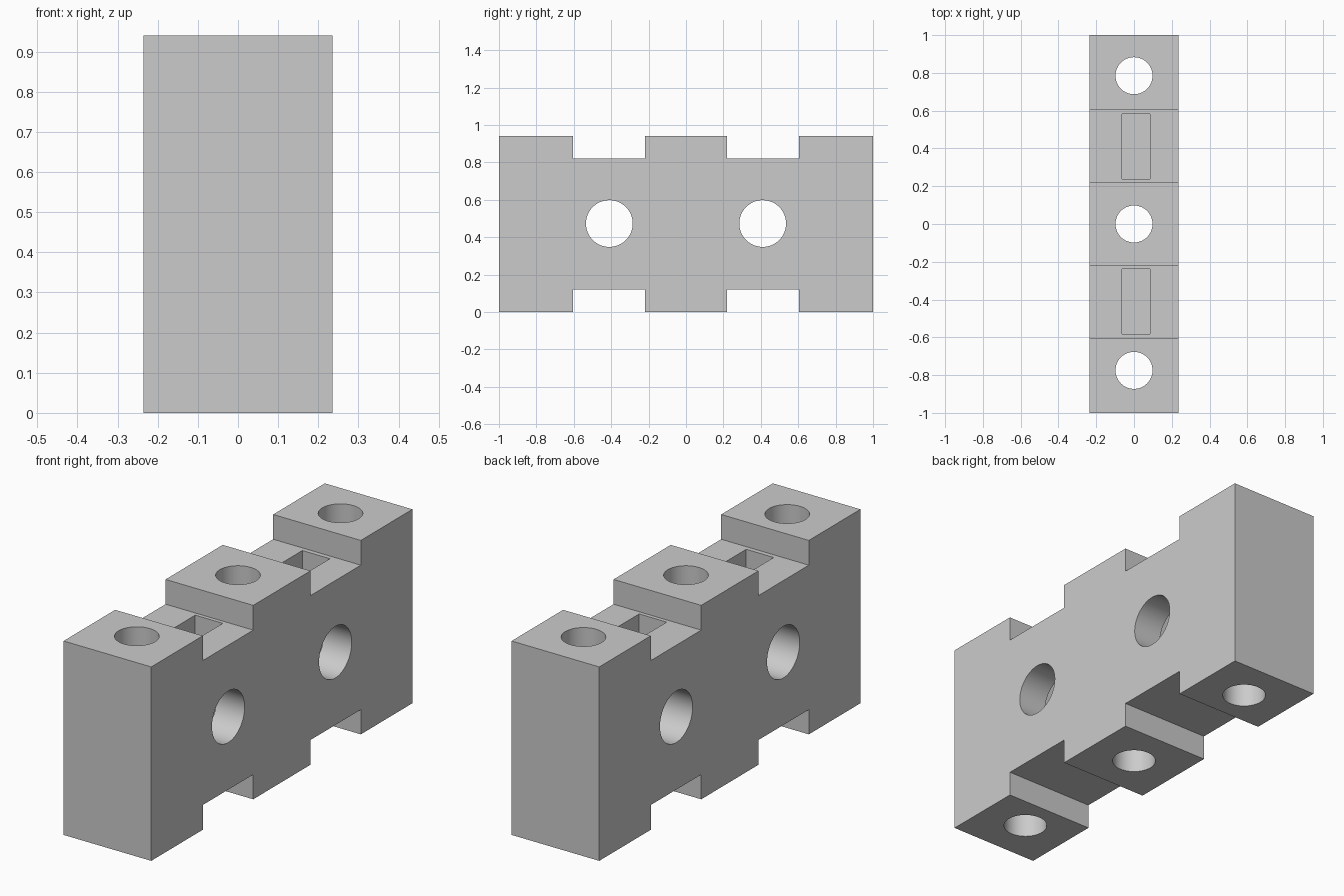
import bpy, bmesh, math

if "Cube" in bpy.data.objects:
    bpy.data.objects.remove(bpy.data.objects["Cube"], do_unlink=True)

HALF_WIDTH, HEIGHT, MID = 0.235, 0.94, 0.47
NOTCH = 0.12                      # depth of the top and bottom recesses
NOTCH_IN, NOTCH_OUT = 0.219, 0.605

# Plain grey material
grey = bpy.data.materials.new("plain_grey")
grey.use_nodes = True
colour = (0.6, 0.6, 0.6, 1)
grey.diffuse_color = colour
grey.node_tree.nodes["Principled BSDF"].inputs["Base Color"].default_value = colour


def extruded_body():
    """Side profile with recesses, extruded across the width."""
    top = [(-1, HEIGHT)]
    for a, b in ((-NOTCH_OUT, -NOTCH_IN), (NOTCH_IN, NOTCH_OUT)):
        top += [(a, HEIGHT), (a, HEIGHT - NOTCH), (b, HEIGHT - NOTCH), (b, HEIGHT)]
    top.append((1, HEIGHT))
    outline = top + [(y, HEIGHT - z) for y, z in reversed(top)]
    bm = bmesh.new()
    face = bm.faces.new([bm.verts.new((-HALF_WIDTH, y, z)) for y, z in outline])
    out = bmesh.ops.extrude_face_region(bm, geom=[face])
    verts = [v for v in out["geom"] if isinstance(v, bmesh.types.BMVert)]
    bmesh.ops.translate(bm, verts=verts, vec=(2 * HALF_WIDTH, 0, 0))
    bmesh.ops.recalc_face_normals(bm, faces=bm.faces)
    mesh = bpy.data.meshes.new("block_body")
    bm.to_mesh(mesh)
    bm.free()
    mesh.materials.append(grey)
    body = bpy.data.objects.new("block_body", mesh)
    bpy.context.collection.objects.link(body)
    return body


def cut(body, cutter):
    """Subtract the cutter from the body, then discard it."""
    cutter.hide_render = True
    mod = body.modifiers.new("cut", "BOOLEAN")
    mod.operation, mod.solver, mod.object = "DIFFERENCE", "EXACT", cutter
    bpy.ops.object.select_all(action="DESELECT")
    body.select_set(True)
    bpy.context.view_layer.objects.active = body
    bpy.ops.object.modifier_apply(modifier=mod.name)
    bpy.data.objects.remove(cutter, do_unlink=True)


def drill(body, radius, centre, rotation=(0, 0, 0)):
    bpy.ops.mesh.primitive_cylinder_add(vertices=64, radius=radius, depth=2,
                                        location=centre, rotation=rotation)
    cut(body, bpy.context.object)


body = extruded_body()

# Vertical holes through the three raised sections
for y in (-0.775, 0, 0.785):
    drill(body, 0.098, (0, y, MID))

# Cross bores, each with a nut pocket open to the top recess
POCKET_FLOOR, POCKET_TOP = 0.30, 1.0
for y in (-0.41, 0.41):
    drill(body, 0.125, (0, y, MID + 0.003), (0, math.pi / 2, 0))
    bpy.ops.mesh.primitive_cube_add(
        size=1, location=(0.011, y, (POCKET_FLOOR + POCKET_TOP) / 2))
    pocket = bpy.context.object
    pocket.scale = (0.148, 0.345, POCKET_TOP - POCKET_FLOOR)
    cut(body, pocket)

# Smooth bores, sharp block edges
body.select_set(True)
bpy.context.view_layer.objects.active = body
bpy.ops.object.shade_smooth_by_angle(angle=math.radians(30))
